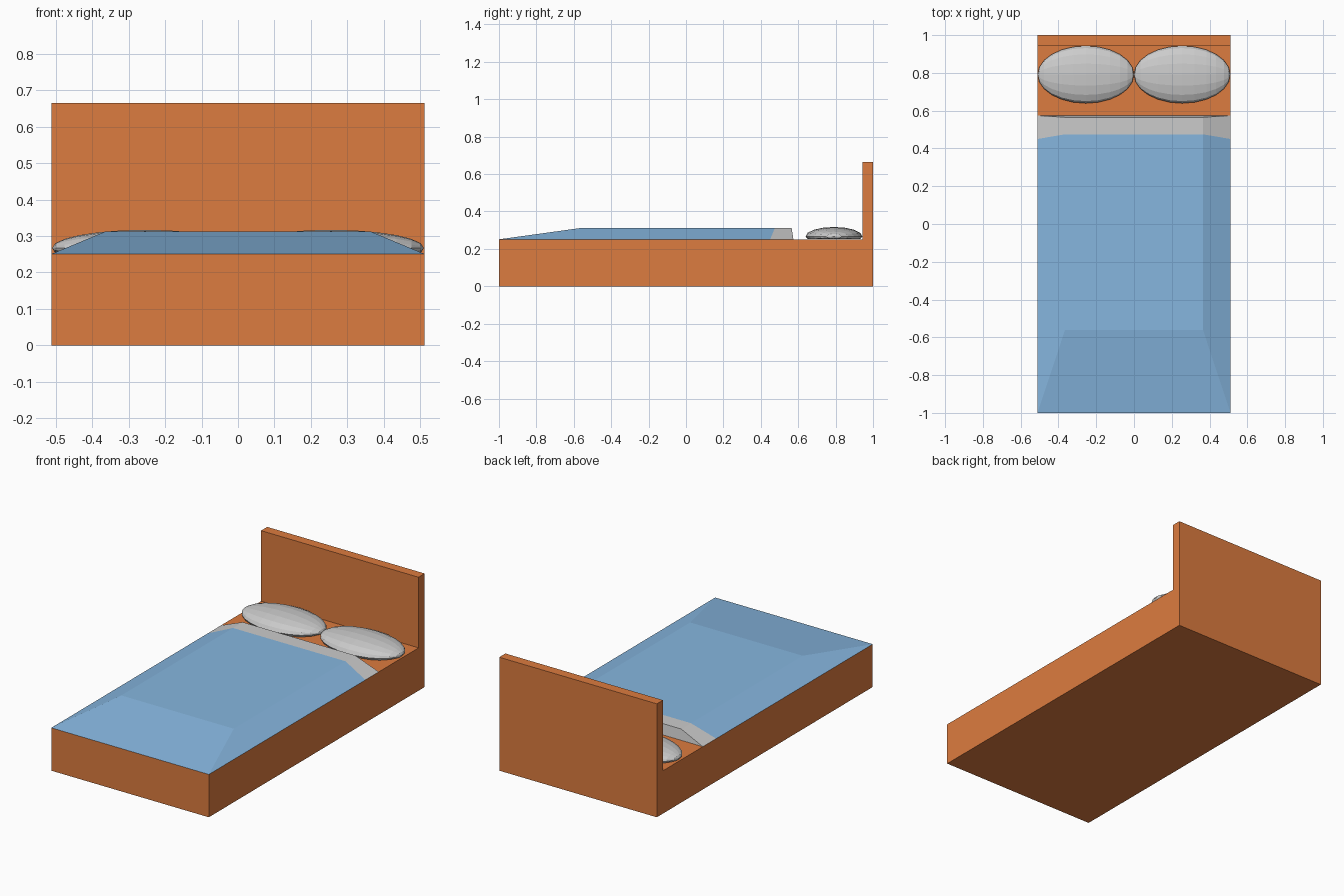
import bpy, bmesh
from mathutils import Matrix

if "Cube" in bpy.data.objects:
    bpy.data.objects.remove(bpy.data.objects["Cube"])


def finish(name, bm, color=None):
    bmesh.ops.recalc_face_normals(bm, faces=bm.faces)
    me = bpy.data.meshes.new(name)
    bm.to_mesh(me)
    bm.free()
    ob = bpy.data.objects.new(name, me)
    bpy.context.collection.objects.link(ob)
    if color:
        mat = bpy.data.materials.new(name + "_colour")
        mat.diffuse_color = color
        mat.use_nodes = True
        mat.node_tree.nodes["Principled BSDF"].inputs["Base Color"].default_value = mat.diffuse_color
        me.materials.append(mat)
    return ob


HALF, TOP_HALF = 0.511, 0.365   # half widths of bed and of raised cover top
BASE, TOP = 0.251, 0.312        # heights of frame deck and cover top


# Frame and headboard: one L-shaped side profile extruded across the width
bm = bmesh.new()
profile = [(-1, 0), (1, 0), (1, 0.665), (0.943, 0.665), (0.943, BASE), (-1, BASE)]
side = bm.faces.new([bm.verts.new((-HALF, y, z)) for y, z in profile])
ext = bmesh.ops.extrude_face_region(bm, geom=[side])
bmesh.ops.translate(bm, vec=(2 * HALF, 0, 0),
                    verts=[v for v in ext["geom"] if isinstance(v, bmesh.types.BMVert)])
finish("bed_frame", bm, (0.72, 0.2, 0.05, 1))


def draped_cover(name, foot, head, sloped_foot, color=None):
    """Closed trapezoid strip; foot and head are (edge y, top y)."""
    bm = bmesh.new()
    rows = []
    for edge_y, top_y in (foot, head):
        rows.append([bm.verts.new(p) for p in (
            (-HALF, edge_y, BASE), (-TOP_HALF, top_y, TOP),
            (TOP_HALF, top_y, TOP), (HALF, edge_y, BASE))])
    a, b = rows
    for i in range(3):
        bm.faces.new((a[i], a[i + 1], b[i + 1], b[i]))
    bm.faces.new(a if sloped_foot else b)
    return finish(name, bm, color)


# Blanket with sloping foot, and the folded sheet band above it
draped_cover("blanket", (-1, -0.56), (0.45, 0.475), True, (0.24, 0.47, 0.74, 1))
draped_cover("folded_sheet", (0.45, 0.475), (0.574, 0.565), False)

# Pillows: flattened faceted ellipsoids with a flat underside
for x, label in ((-0.255, "left"), (0.255, "right")):
    bm = bmesh.new()
    bmesh.ops.create_uvsphere(bm, u_segments=16, v_segments=12, radius=1)
    bmesh.ops.rotate(bm, verts=bm.verts, matrix=Matrix.Rotation(1.5708, 3, 'Y'))
    bmesh.ops.scale(bm, vec=(0.255, 0.152, 0.05), verts=bm.verts)
    bmesh.ops.translate(bm, vec=(x, 0.791, 0.267), verts=bm.verts)
    for v in bm.verts:
        v.co.z = max(v.co.z, BASE + 0.001)
    finish("pillow_" + label, bm)
